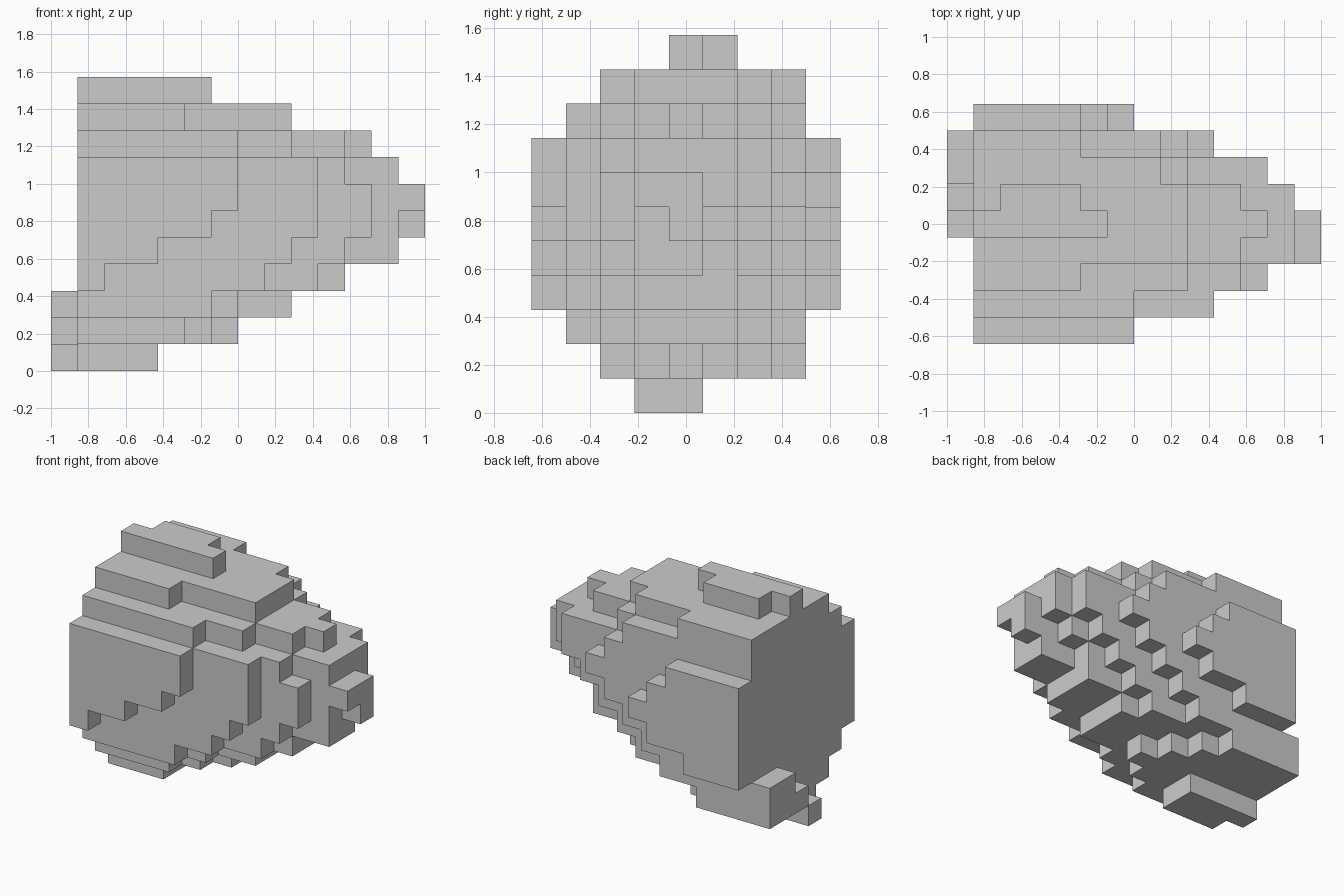
import bpy, bmesh, math
from mathutils import Vector

if "Cube" in bpy.data.objects:
    bpy.data.objects.remove(bpy.data.objects["Cube"])

S = 1 / 7                      # edge of one block
# Each layer, bottom to top: first filled row (y) and the run length of blocks
# along +x in each following row, measured from the flat back at x = -0.857.
LAYERS = [
    (3, [3, 3]),
    (2, [4, 5, 6, 5, 4, 3]),
    (1, [5, 6, 8, 8, 8, 7, 5]),
    (0, [1, 7, 9, 10, 10, 10, 8, 6, 3]),
    (0, [3, 8, 10, 12, 12, 10, 9, 7, 5]),
    (0, [5, 9, 11, 12, 13, 11, 10, 8, 6]),
    (0, [6, 9, 11, 13, 13, 12, 11, 9, 5]),
    (0, [6, 9, 10, 12, 12, 12, 11, 8, 4]),
    (1, [6, 8, 10, 11, 10, 8, 7]),
    (2, [4, 8, 8, 8, 7, 4]),
    (4, [5, 4]),
]

# Main tapering body
cells = {(i, j0 + r, k)
         for k, (j0, runs) in enumerate(LAYERS)
         for r, n in enumerate(runs)
         for i in range(1, n + 1)}
cells.discard((1, 5, 10))      # notch in the top ridge

# Lip sticking out at the lower back
cells |= {(0, 7, 1), (0, 7, 2), (0, 6, 1), (0, 6, 2), (0, 5, 1), (0, 4, 0)}


def build_blocks(name, cells):
    """Outer skin of a set of blocks, with coplanar faces merged."""
    bm = bmesh.new()
    verts = {}

    def vert(p):
        if p not in verts:
            verts[p] = bm.verts.new((-1 + p[0] * S, (p[1] - 4.5) * S, p[2] * S))
        return verts[p]

    for c in cells:
        for axis in range(3):
            u, v = (axis + 1) % 3, (axis + 2) % 3
            for side in (0, 1):
                nb = list(c)
                nb[axis] += 1 if side else -1
                if tuple(nb) in cells:
                    continue
                quad = []
                for a, b in ((0, 0), (1, 0), (1, 1), (0, 1)):
                    p = list(c)
                    p[axis] += side
                    p[u] += a
                    p[v] += b
                    quad.append(vert(tuple(p)))
                bm.faces.new(quad if side else quad[::-1])
    bmesh.ops.dissolve_limit(bm, angle_limit=math.radians(1),
                             verts=bm.verts, edges=bm.edges)
    mesh = bpy.data.meshes.new(name)
    bm.to_mesh(mesh)
    bm.free()
    obj = bpy.data.objects.new(name, mesh)
    bpy.context.collection.objects.link(obj)
    return obj


build_blocks("stepped_body", cells)
